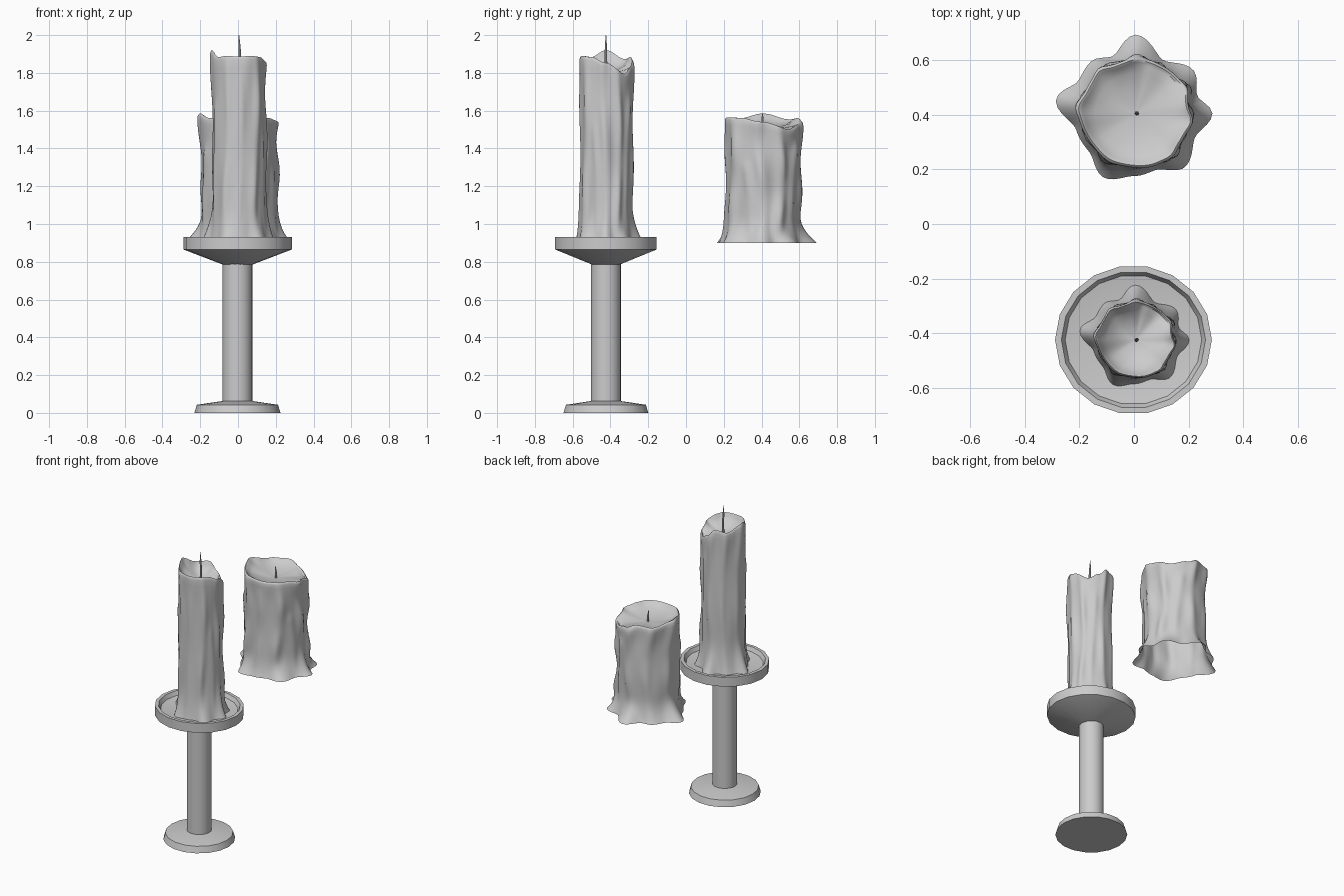
import bpy, bmesh, math
from math import sin, cos, pi, exp, radians

if "Cube" in bpy.data.objects:
    bpy.data.objects.remove(bpy.data.objects["Cube"])


def finish(name, bm, angle=40):
    me = bpy.data.meshes.new(name)
    bm.to_mesh(me)
    bm.free()
    ob = bpy.data.objects.new(name, me)
    bpy.context.collection.objects.link(ob)
    bpy.ops.object.select_all(action='DESELECT')
    ob.select_set(True)
    bpy.context.view_layer.objects.active = ob
    bpy.ops.object.shade_smooth_by_angle(angle=radians(angle))
    return ob


def skin(rings, cap_start=False, cap_end=False):
    """Join a list of equal-length point rings with quads."""
    bm = bmesh.new()
    vs = [[bm.verts.new(p) for p in ring] for ring in rings]
    n = len(vs[0])
    for a, b in zip(vs, vs[1:]):
        for i in range(n):
            j = (i + 1) % n
            bm.faces.new((a[i], a[j], b[j], b[i]))
    if cap_start:
        bm.faces.new(vs[0][::-1])
    if cap_end:
        bm.faces.new(vs[-1])
    return bm


def lathe(name, profile, cx, cy, sides=18, ys=1.0):
    rings = [[(cx + r * cos(2 * pi * i / sides), cy + ys * r * sin(2 * pi * i / sides), z)
              for i in range(sides)] for r, z in profile]
    return finish(name, skin(rings, True, True), 30)


def smooth(t):
    t = max(0.0, min(1.0, t))
    return t * t * (3 - 2 * t)


def around(table, deg):
    """Smooth periodic lookup in a list of (degrees, value)."""
    deg %= 360
    ext = table + [(table[0][0] + 360, table[0][1])]
    if deg < ext[0][0]:
        deg += 360
    for (a, u), (b, v) in zip(ext, ext[1:]):
        if a <= deg <= b:
            return u + (v - u) * smooth((deg - a) / (b - a))
    return table[0][1]


# Wax spill radius at the foot, and rim height as a fraction of the candle
FOOT = [(0, .282), (16, .235), (36, .265), (62, .22), (90, .288), (112, .225), (130, .25),
        (150, .24), (170, .295), (195, .225), (220, .22), (244, .262), (268, .23),
        (290, .22), (313, .268), (338, .235)]
RIM = [(0, .935), (45, .878), (75, .915), (100, .965), (135, .955), (180, 1.0), (215, .965),
       (240, .97), (270, .968), (300, .97), (325, .965)]
# Drips: angle, width, strength, how far up they start
DRIPS = [(0, 9, .018, 1.0), (30, 8, .024, .98), (60, 7, .010, .8), (90, 8, .016, .95),
         (128, 9, .014, 1.0), (172, 10, .018, 1.0), (205, 7, .010, .7), (243, 9, .014, .95),
         (275, 7, .008, .85), (312, 9, .020, 1.0), (340, 6, .008, .6)]


def wax_radius(deg, t):
    a = radians(deg)
    r = .194 + .006 * smooth((t - .8) / .2) + .003 * sin(3 * a + 5 * t) + .002 * sin(7 * a - 9 * t)
    for d, w, s, top in DRIPS:
        d2 = d + 5 * sin(5 * t + d) - 3
        x = (deg - d2 + 180) % 360 - 180
        bead = .8 + .35 * sin(13 * t + d)
        r += s * bead * exp(-(x / w) ** 2) * smooth((top - t) / .08 + 1)
    flare = max(0, 1 - t / .24) ** 2.3
    return r + (around(FOOT, deg) - r) * flare


def candle(name, cx, cy, z0, height, s, wick_top):
    n = 80
    angs = [360 * i / n for i in range(n)]
    rings = []
    # outside wall, open underneath
    levels = [.0, .012, .025, .04, .06, .08, .1, .125, .15, .18, .22] + [.22 + .76 * k / 20 for k in range(1, 21)]
    for t in levels:
        ring = []
        for d in angs:
            r = s * wax_radius(d, t)
            z = z0 + height * t * around(RIM, d)
            ring.append((cx + r * cos(radians(d)), cy + r * sin(radians(d)), z))
        rings.append(ring)
    # rounded lip, then the melted bowl
    pool = .885
    for f, drop in [(.985, .993), (.955, 1.0), (.915, .993), (.88, None), (.75, .45), (.5, .2), (.25, .05), (.03, 0)]:
        ring = []
        for d in angs:
            base = wax_radius(d, 1)
            r = s * (base * f if f > .85 else .195 * f)
            rim = around(RIM, d)
            if f > .9:
                h = rim * drop
            else:
                k = .75 if drop is None else drop
                h = pool + (rim - pool) * k
            ring.append((cx + r * cos(radians(d)), cy + r * sin(radians(d)), z0 + height * h))
        rings.append(ring)
    finish(name, skin(rings, cap_end=True), 60)
    # thin tapering wick
    zb = z0 + height * pool - .02
    wick = []
    for k, r, dx in [(0, .008, .004), (.4, .007, .006), (.7, .006, .003), (1, .0015, 0)]:
        z = zb + (wick_top - zb) * k
        wick.append([(cx + dx + r * cos(2 * pi * i / 8), cy + r * sin(2 * pi * i / 8), z) for i in range(8)])
    finish(name + "_wick", skin(wick, True, True))


# Candlestick: foot, stem and drip dish
SY = -.424
lathe("stick_foot", [(.228, 0), (.215, .043), (.085, .062)], -.003, SY)
lathe("stick_stem", [(.079, .055), (.079, .80)], -.003, SY, 24)
lathe("drip_dish", [(.078, .785), (.287, .865), (.287, .93), (.264, .93), (.25, .903),
                    (.18, .892), (.02, .888)], -.002, SY, 18, .95)

# Tall candle on the stick, wide candle behind it
candle("tall_candle", .005, SY, .895, 1.025, .70, 2.0)
candle("wide_candle", .005, .405, .9, .685, 1.0, 1.585)
